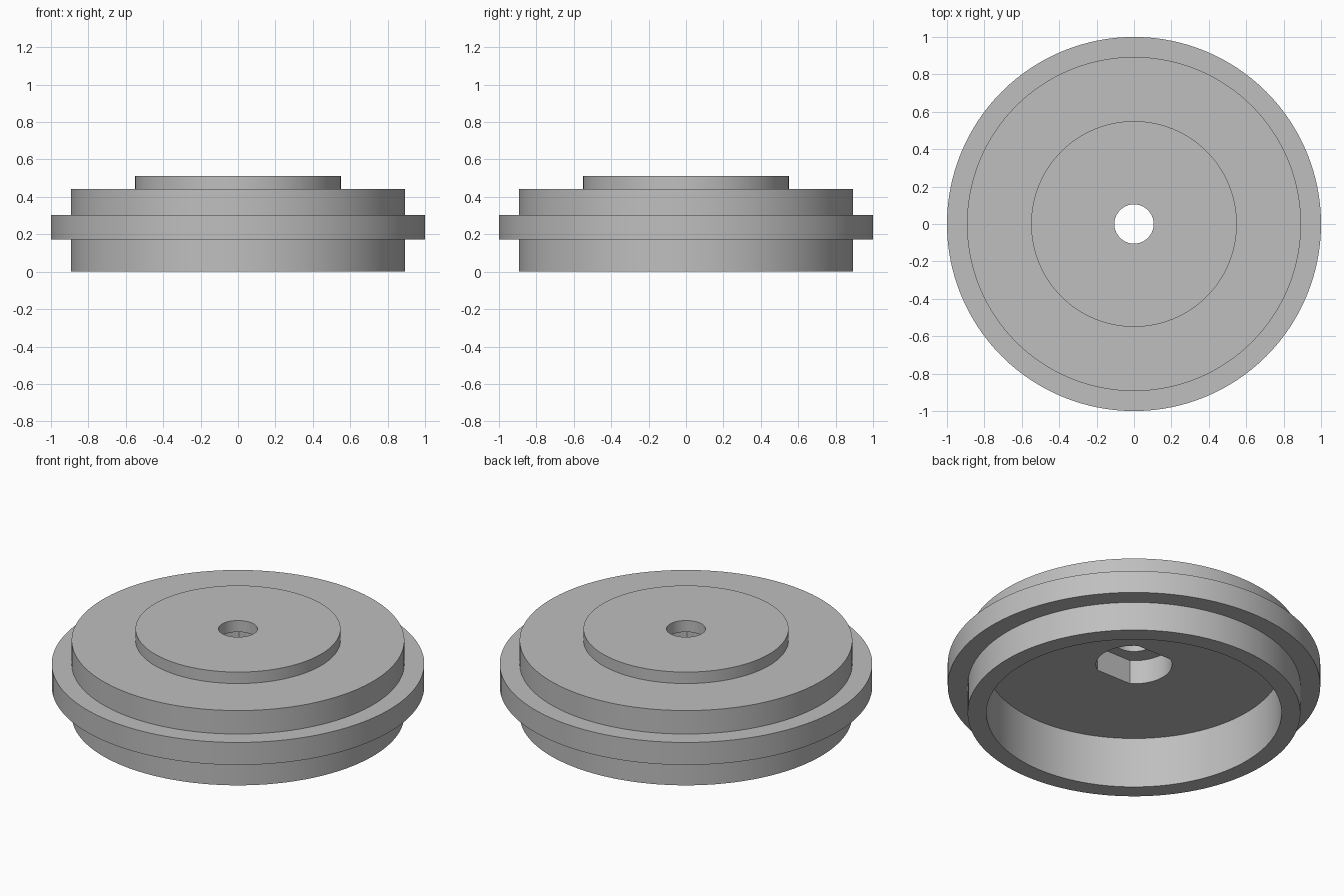
import bpy, bmesh
from math import radians, sin, tau

cube = bpy.data.objects.get("Cube")
if cube:
    bpy.data.objects.remove(cube, do_unlink=True)

SEGMENTS = 128
POCKET_R, FLOOR_Z, POCKET_Z = 0.204, 0.30, 0.443
# The flats start exactly on a segment boundary, so their corners stay crisp
FLAT_Y = POCKET_R * sin(tau * 20 / SEGMENTS)

# Closed half section (radius, height), outside first, then the hollow underside
profile = [
    (0.893, 0), (0.893, 0.171), (1, 0.171), (1, 0.304),
    (0.893, 0.304), (0.893, POCKET_Z), (0.55, POCKET_Z), (0.55, 0.511),
    (0.105, 0.511), (0.105, POCKET_Z),
    (POCKET_R, POCKET_Z), (POCKET_R, FLOOR_Z),
    (0.792, FLOOR_Z), (0.792, 0),
]

gray = bpy.data.materials.new("plain gray")
gray.use_nodes = True
color = (0.52, 0.52, 0.52, 1)
gray.diffuse_color = color
gray.node_tree.nodes["Principled BSDF"].inputs["Base Color"].default_value = color

# Stepped cap: revolve the section around z
bm = bmesh.new()
verts = [bm.verts.new((r, 0, z)) for r, z in profile]
edges = [bm.edges.new((a, b)) for a, b in zip(verts, verts[1:] + verts[:1])]
bmesh.ops.spin(bm, geom=verts + edges, cent=(0, 0, 0), axis=(0, 0, 1),
               angle=tau, steps=SEGMENTS)
bmesh.ops.remove_doubles(bm, verts=bm.verts, dist=0.0001)

# Double-flat pocket: press two opposite sides of the pocket wall flat
for v in bm.verts:
    if abs(v.co.xy.length - POCKET_R) < 0.001:
        v.co.y = max(-FLAT_Y, min(FLAT_Y, v.co.y))
bmesh.ops.recalc_face_normals(bm, faces=bm.faces)

mesh = bpy.data.meshes.new("stepped_cap")
bm.to_mesh(mesh)
bm.free()
mesh.materials.append(gray)
cap = bpy.data.objects.new("stepped_cap", mesh)
bpy.context.collection.objects.link(cap)

bpy.ops.object.select_all(action="DESELECT")
cap.select_set(True)
bpy.context.view_layer.objects.active = cap
bpy.ops.object.shade_smooth_by_angle(angle=radians(25))
